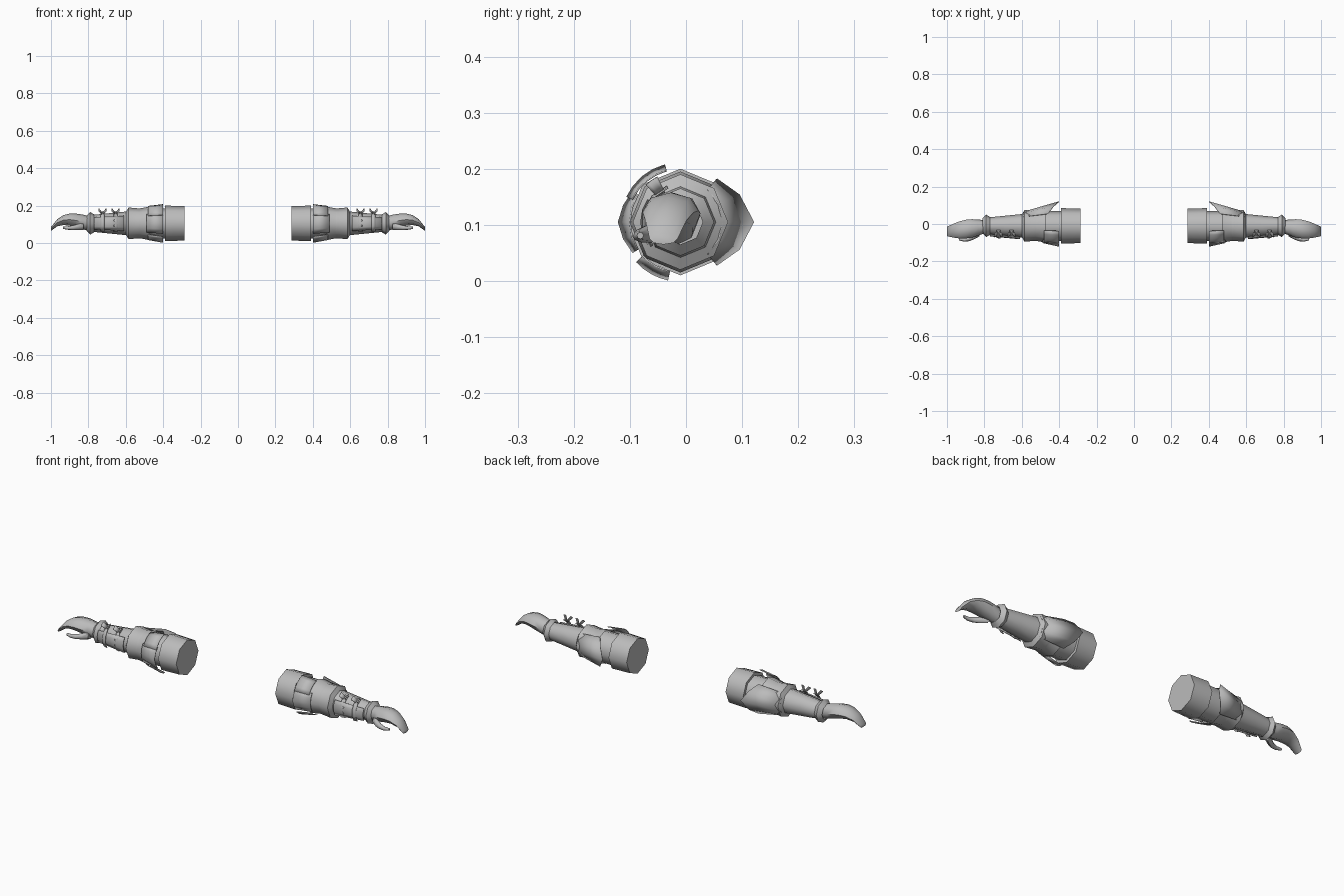
import bpy, bmesh
from math import sin, cos, pi, tau, radians

cube = bpy.data.objects.get("Cube")
if cube:
    bpy.data.objects.remove(cube)

steel = bpy.data.materials.new("plain grey")
steel.use_nodes = True
steel.diffuse_color = (0.5, 0.5, 0.5, 1)
steel.node_tree.nodes["Principled BSDF"].inputs["Base Color"].default_value = steel.diffuse_color

# Centre line shared by the sleeve, forearm and armour
AXIS_Y, AXIS_Z = -0.01, 0.105


def finish(name, bm, sharp_angle):
    """Turn the bmesh into a smooth object, mirrored to the other arm."""
    bmesh.ops.recalc_face_normals(bm, faces=bm.faces)
    mesh = bpy.data.meshes.new(name)
    bm.to_mesh(mesh)
    bm.free()
    mesh.materials.append(steel)
    part = bpy.data.objects.new(name, mesh)
    bpy.context.collection.objects.link(part)
    bpy.ops.object.select_all(action='DESELECT')
    bpy.context.view_layer.objects.active = part
    part.select_set(True)
    bpy.ops.object.shade_smooth_by_angle(angle=radians(sharp_angle))
    mirror = part.modifiers.new("other_arm", 'MIRROR')
    mirror.use_mirror_merge = False
    return part


def mix(start, end, t):
    return start + (end - start) * t


def loft(name, rule, steps, closed=True, sides=8):
    """Skin rings whose centre and half sizes follow rule(t), t from 0 to 1."""
    bm = bmesh.new()
    rings = []
    for step in range(steps + 1):
        x, y, z, half_width, half_height = rule(step / steps)
        angles = [tau * side / sides for side in range(sides)]
        rings.append([bm.verts.new((x, y + half_width * cos(a), z + half_height * sin(a)))
                      for a in angles])
    for near, far in zip(rings, rings[1:]):
        for side in range(sides):
            after = (side + 1) % sides
            bm.faces.new((near[side], near[after], far[after], far[side]))
    if closed:
        bm.faces.new(rings[0])
        bm.faces.new(rings[-1])
    finish(name, bm, 50)


def tube(name, start, end, start_radius, end_radius, bulge=0, closed=False):
    """Tapered sleeve on the arm axis, swollen or pinched half way."""
    def rule(t):
        radius = mix(start_radius, end_radius, t) + bulge * sin(pi * t)
        return mix(start, end, t), AXIS_Y, AXIS_Z, radius, radius
    loft(name, rule, 2, closed)


def arc_plate(name, start, end, start_radius, end_radius, facing, spread, point=0, rise=0):
    """Thin plate wrapped round the arm; its end can reach out to a point."""
    bm = bmesh.new()
    rows = []
    for offset in (-1, -0.5, 0, 0.5, 1):
        peak = 1 - abs(offset)
        angle = radians(facing + offset * spread)
        row = []
        for x, radius in ((start, start_radius), (end - point * peak, end_radius + rise * peak)):
            row.append(bm.verts.new((x, AXIS_Y + radius * cos(angle), AXIS_Z + radius * sin(angle))))
        rows.append(row)
    for row, following in zip(rows, rows[1:]):
        bm.faces.new((row[0], row[1], following[1], following[0]))
    part = finish(name, bm, 30)
    solid = part.modifiers.new("thickness", 'SOLIDIFY')
    solid.thickness = 0.003
    solid.offset = 0


def hand_shape(t):
    """Palm that widens, then thins into fingers curling down."""
    return (mix(0.8, 1, t), mix(-0.015, -0.04, t), AXIS_Z + 0.05 * t - 0.08 * t ** 4,
            mix(0.035, 0.025, t) + 0.02 * sin(pi * t), 0.04 - 0.03 * t * t)


def thumb_shape(t):
    """Thumb swinging out to the front and back in under the fingers."""
    swing = sin(2 * t)
    radius = mix(0.02, 0.006, t)
    return mix(0.825, 0.935, t), -0.045 - 0.04 * swing, 0.09 - 0.01 * swing, radius, radius


# Sleeve, elbow and forearm
tube("upper_sleeve", 0.287, 0.39, 0.092, 0.095, closed=True)
tube("elbow", 0.38, 0.54, 0.08, 0.08)
tube("forearm", 0.58, 0.8, 0.065, 0.043)

# Flared cuff and wrist band
tube("forearm_cuff", 0.47, 0.585, 0.09, 0.085, bulge=-0.008)
tube("forearm_cuff_lip", 0.585, 0.6, 0.085, 0.06)
tube("wrist_flare", 0.77, 0.79, 0.048, 0.06)
tube("wrist_lip", 0.79, 0.81, 0.06, 0.04)

# Hand
loft("hand", hand_shape, 6)
loft("thumb", thumb_shape, 4)

# Pointed guard behind the elbow
arc_plate("elbow_guard", 0.59, 0.46, 0.075, 0.1, facing=0, spread=50, point=0.06, rise=0.03)

# Flaps over the inside of the elbow
arc_plate("front_flap", 0.49, 0.4, 0.09, 0.1, facing=180, spread=33, rise=0.01)
arc_plate("top_flap", 0.48, 0.4, 0.095, 0.105, facing=130, spread=25)
arc_plate("bottom_flap", 0.48, 0.4, 0.09, 0.105, facing=240, spread=18)

# Panel along the front of the forearm
arc_plate("forearm_panel", 0.61, 0.77, 0.07, 0.055, facing=180, spread=35)

# Straps with a pair of small buckle wings standing on each
for place, x in (("upper", 0.655), ("lower", 0.725)):
    arc_plate(place + "_strap", x - 0.01, x + 0.01, 0.068, 0.065, facing=165, spread=55)
    for side, lean in (("inner", -0.02), ("outer", 0.02)):
        arc_plate(f"{place}_{side}_buckle_wing", x, x + lean, 0.06, 0.09, facing=125, spread=8)
